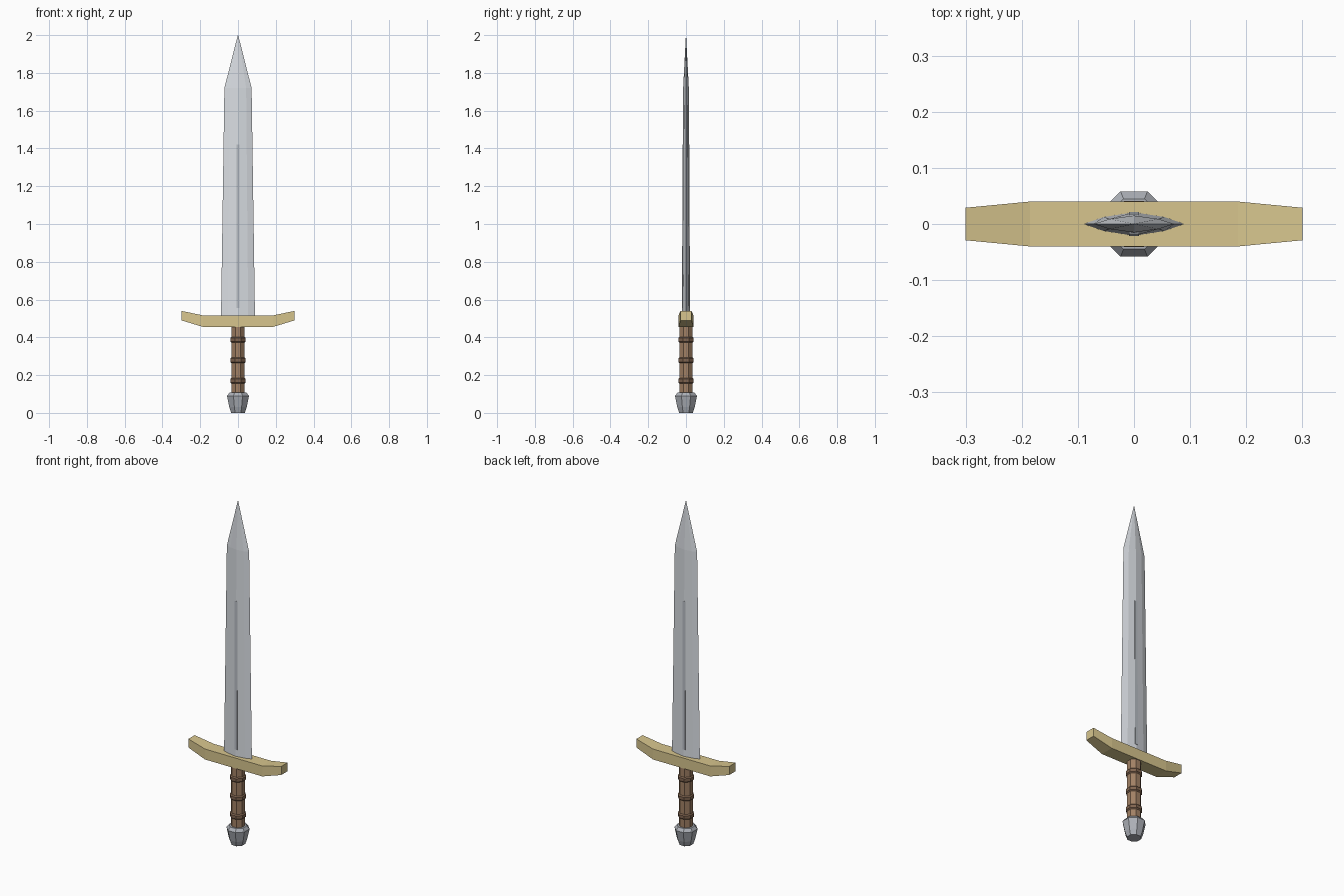
import bpy, bmesh, math

if "Cube" in bpy.data.objects:
    bpy.data.objects.remove(bpy.data.objects["Cube"])


def material(name, rgb):
    m = bpy.data.materials.new(name)
    m.diffuse_color = (*rgb, 1)
    m.use_nodes = True
    m.node_tree.nodes["Principled BSDF"].inputs["Base Color"].default_value = m.diffuse_color
    return m


steel = material("steel", (0.70, 0.73, 0.77))
groove = material("groove_steel", (0.48, 0.51, 0.55))
iron = material("iron", (0.42, 0.44, 0.48))
brass = material("brass", (0.68, 0.56, 0.27))
wood = material("leather", (0.36, 0.22, 0.13))
dark = material("dark_leather", (0.22, 0.13, 0.08))


def loft(name, sections, mat):
    """Skin equal-length loops of points and cap both ends."""
    bm = bmesh.new()
    rings = [[bm.verts.new(p) for p in s] for s in sections]
    for a, b in zip(rings, rings[1:]):
        n = len(a)
        for i in range(n):
            j = (i + 1) % n
            bm.faces.new((a[i], a[j], b[j], b[i]))
    bm.faces.new(rings[0])
    bm.faces.new(rings[-1])
    bmesh.ops.remove_doubles(bm, verts=bm.verts, dist=1e-5)
    bmesh.ops.recalc_face_normals(bm, faces=bm.faces)
    mesh = bpy.data.meshes.new(name)
    bm.to_mesh(mesh)
    bm.free()
    mesh.materials.append(mat)
    ob = bpy.data.objects.new(name, mesh)
    bpy.context.collection.objects.link(ob)
    return ob


def octagon(apothem, z):
    r = apothem / math.cos(math.pi / 8)
    return [(r * math.cos(math.pi * (i + .5) / 4),
             r * math.sin(math.pi * (i + .5) / 4), z) for i in range(8)]


def turned(name, profile, mat):
    return loft(name, [octagon(r, z) for r, z in profile], mat)


# Blade: eight-sided lens section that tapers to a point
def blade_section(w, t, z):
    pts = [(1, 0), (.6, .6), (0, 1), (-.6, .6), (-1, 0), (-.6, -.6), (0, -1), (.6, -.6)]
    return [(w * x, t * y, z) for x, y in pts]


loft("blade", [blade_section(.09, .021, .50), blade_section(.072, .015, 1.72),
               blade_section(.001, .0005, 2.0)], steel)

# Narrow fuller strip showing on both faces of the blade
loft("fuller", [[(x * .009, y * t, z) for x, y in ((1, 1), (-1, 1), (-1, -1), (1, -1))]
                for z, t in ((.555, .0213), (1.42, .0175))], groove)

# Crossguard with raised, narrowed ends
loft("crossguard", [[(x, -d, lo), (x, d, lo), (x, d, hi), (x, -d, hi)]
                    for x, d, lo, hi in ((-.30, .029, .49, .54), (-.185, .04, .455, .516),
                                         (.185, .04, .455, .516), (.30, .029, .49, .54))], brass)

# Grip and its wrapped bands
turned("grip", [(.035, .09), (.035, .46)], wood)
for i, z in enumerate((.17, .278, .387)):
    turned(f"grip_band_{i + 1}", [(.034, z - .016), (.041, z - .009),
                                  (.041, z + .009), (.034, z + .016)], dark)

# Pommel
turned("pommel", [(.036, 0), (.046, .03), (.058, .09), (.045, .107)], iron)
